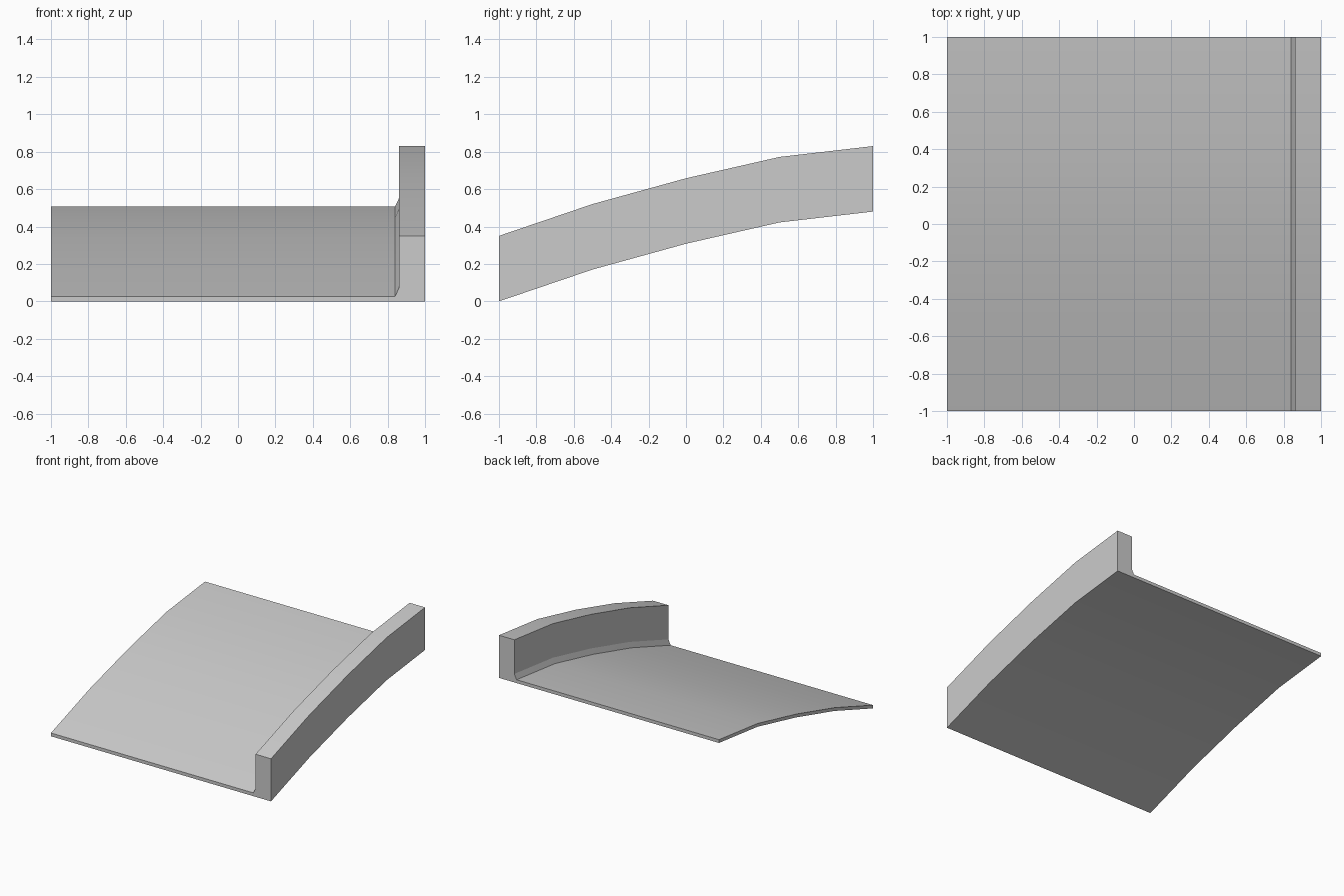
import bpy
import bmesh
import math

cube = bpy.data.objects.get("Cube")
if cube:
    bpy.data.objects.remove(cube, do_unlink=True)

# Plain grey
grey = bpy.data.materials.new("concrete_grey")
grey.use_nodes = True
colour = (0.6, 0.6, 0.6, 1)
grey.diffuse_color = colour
grey.node_tree.nodes["Principled BSDF"].inputs["Base Color"].default_value = colour

# Cross-section (x, z): thin deck, small fillet, raised curb
section = [(-1, 0), (1, 0), (1, 0.35), (0.86, 0.35), (0.86, 0.07), (0.84, 0.027), (-1, 0.027)]
# Rising path (y, z)
path = [(-1, 0), (-0.5, 0.17), (0, 0.308), (0.5, 0.422), (1, 0.48)]

# Sweep the section along the path, keeping it upright
bm = bmesh.new()
rings = [[bm.verts.new((x, y, z + rise)) for x, z in section] for y, rise in path]
count = len(section)
for a, b in zip(rings, rings[1:]):
    for i in range(count):
        j = (i + 1) % count
        bm.faces.new((a[i], a[j], b[j], b[i]))
bm.faces.new(rings[0])
bm.faces.new(rings[-1])
bmesh.ops.recalc_face_normals(bm, faces=bm.faces)

mesh = bpy.data.meshes.new("curved_ramp_with_curb")
bm.to_mesh(mesh)
bm.free()
mesh.materials.append(grey)
ramp = bpy.data.objects.new("curved_ramp_with_curb", mesh)
bpy.context.collection.objects.link(ramp)

# Smooth along the rise, sharp at the corners
bpy.ops.object.select_all(action="DESELECT")
ramp.select_set(True)
bpy.context.view_layer.objects.active = ramp
bpy.ops.object.shade_smooth_by_angle(angle=math.radians(20))
